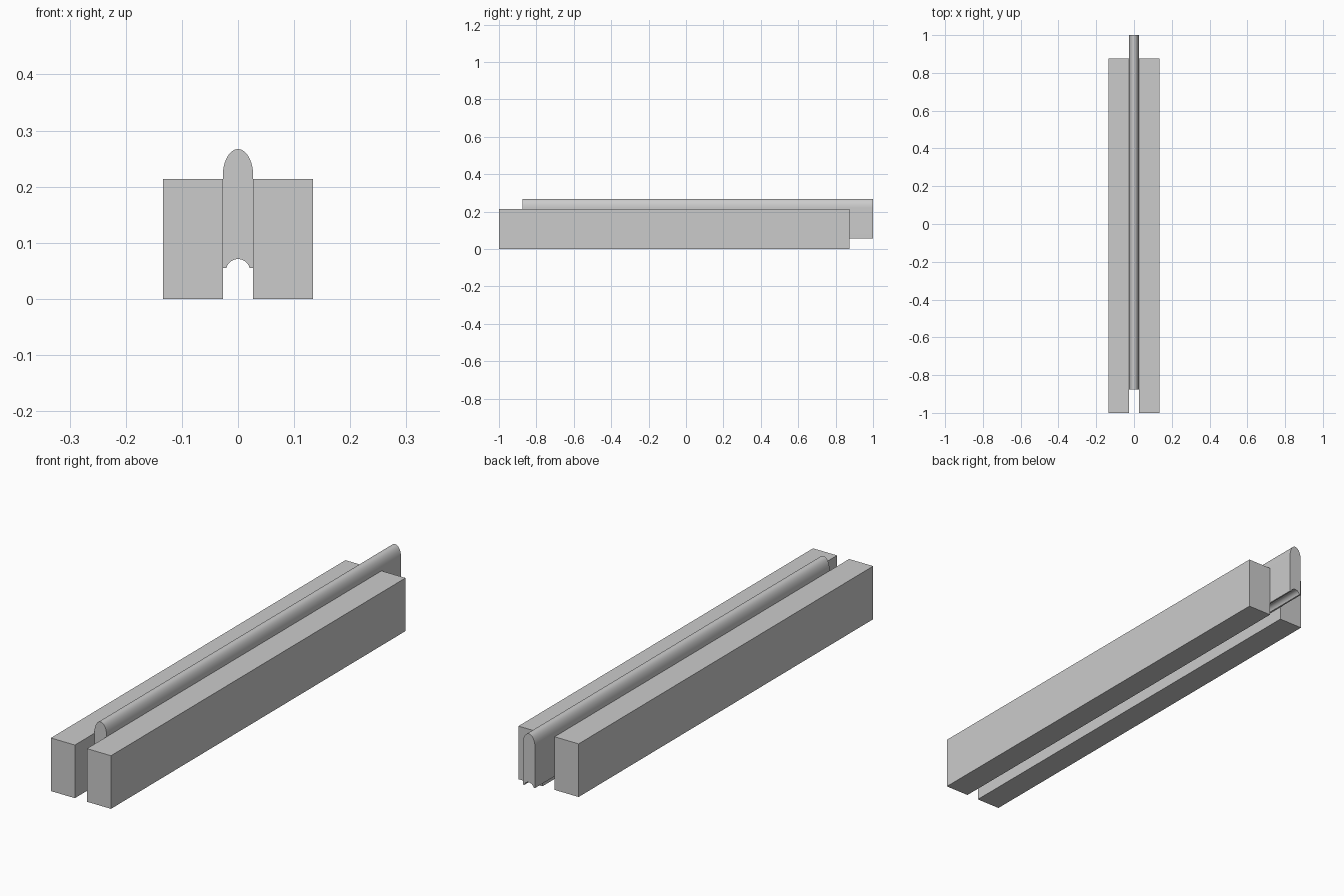
import bpy, bmesh
from math import sin, cos, pi, radians

if "Cube" in bpy.data.objects:
    bpy.data.objects.remove(bpy.data.objects["Cube"])


def extrude_profile(name, points, y0, y1):
    """Solid made by sweeping an x-z outline along y."""
    bm = bmesh.new()
    face = bm.faces.new([bm.verts.new((x, y0, z)) for x, z in points])
    new = bmesh.ops.extrude_face_region(bm, geom=[face])["geom"]
    verts = [v for v in new if isinstance(v, bmesh.types.BMVert)]
    bmesh.ops.translate(bm, verts=verts, vec=(0, y1 - y0, 0))
    bmesh.ops.recalc_face_normals(bm, faces=bm.faces)
    mesh = bpy.data.meshes.new(name)
    bm.to_mesh(mesh)
    bm.free()
    obj = bpy.data.objects.new(name, mesh)
    bpy.context.collection.objects.link(obj)
    return obj


def arc(rx, rz, z, a0, a1, n):
    """Elliptical arc centred on x = 0."""
    angles = [a0 + (a1 - a0) * i / n for i in range(n + 1)]
    return [(rx * cos(a), z + rz * sin(a)) for a in angles]


HALF, OUTER, HEIGHT = 0.027, 0.134, 0.214

# Side rails
for name, s in (("left_rail", -1), ("right_rail", 1)):
    extrude_profile(name, [(s * HALF, 0), (s * OUTER, 0),
                           (s * OUTER, HEIGHT), (s * HALF, HEIGHT)], -1, 0.875)

# Sliding centre bar: rounded crown on top, shallow groove underneath
outline = [(-HALF, 0.055), *arc(0.0215, 0.0215, 0.0495, pi - 0.26, 0.26, 16), (HALF, 0.055)]
outline += arc(HALF, 0.047, 0.220, 0, pi, 32)
bar = extrude_profile("centre_bar", outline, -0.875, 1)
bpy.context.view_layer.objects.active = bar
bar.select_set(True)
bpy.ops.object.shade_smooth_by_angle(angle=radians(30))
